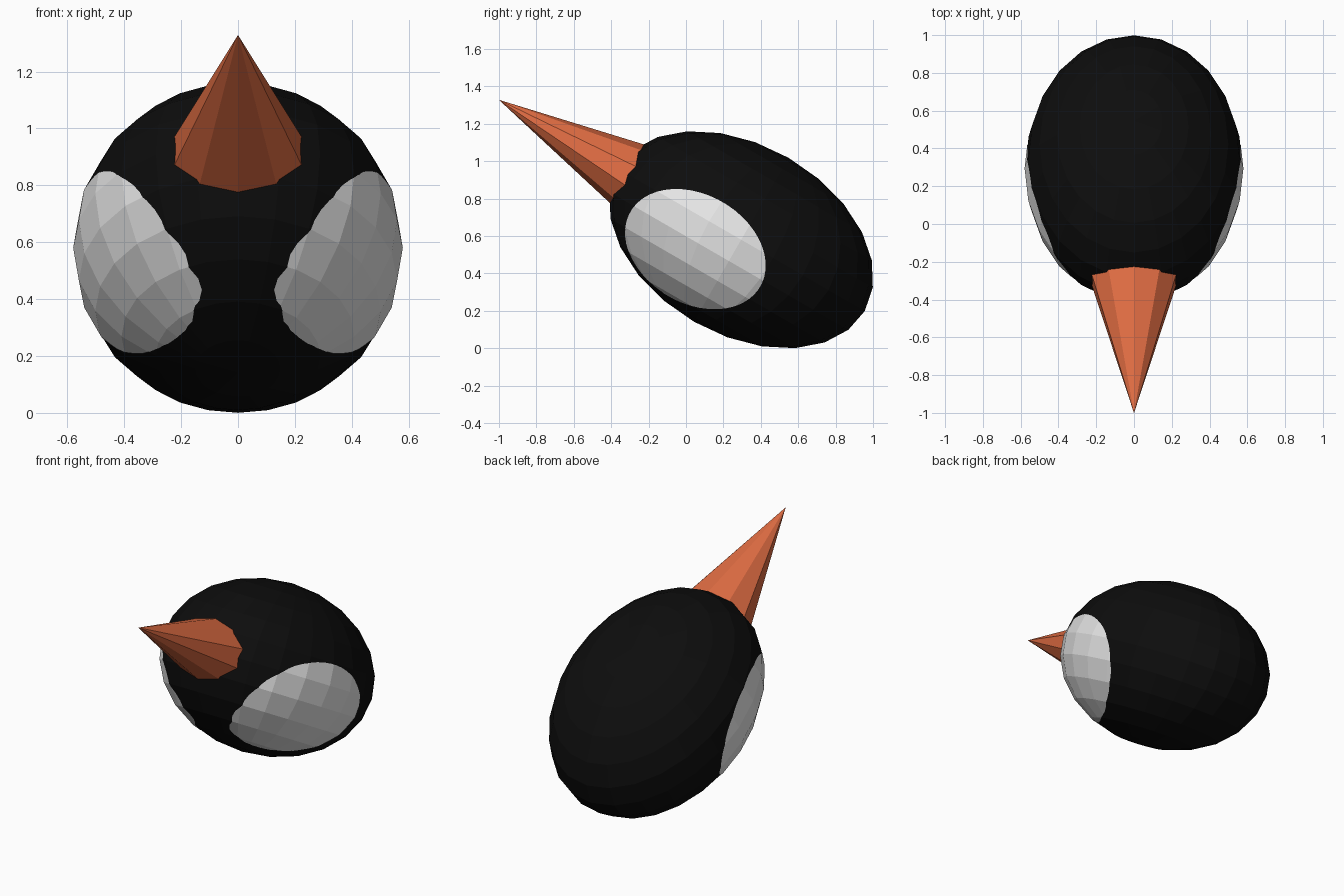
import bpy, bmesh, math
from mathutils import Matrix, Vector

if "Cube" in bpy.data.objects:
    bpy.data.objects.remove(bpy.data.objects["Cube"])

# Shared tilted frame: local y is the long axis (back, downwards), local z is up
FRAME = Matrix.Translation((0, 0.295, 0.58)) @ Matrix.Rotation(math.radians(-30), 4, 'X')
RADII = (0.577, 0.763, 0.506)


def material(name, colour):
    m = bpy.data.materials.new(name)
    m.diffuse_color = (*colour, 1)
    m.use_nodes = True
    m.node_tree.nodes["Principled BSDF"].inputs["Base Color"].default_value = m.diffuse_color
    return m


def add_object(name, bm, mat):
    bmesh.ops.transform(bm, matrix=FRAME, verts=bm.verts)
    mesh = bpy.data.meshes.new(name)
    bm.to_mesh(mesh)
    bm.free()
    mesh.materials.append(mat)
    obj = bpy.data.objects.new(name, mesh)
    bpy.context.collection.objects.link(obj)
    return obj


def ellipsoid(grow=1.0):
    bm = bmesh.new()
    bmesh.ops.create_uvsphere(bm, u_segments=24, v_segments=12, radius=1)
    bmesh.ops.scale(bm, vec=Vector(RADII) * grow, verts=bm.verts)
    return bm


black = material("black", (0.004, 0.004, 0.004))
white = material("white", (0.8, 0.8, 0.8))
orange = material("orange", (0.74, 0.15, 0.055))

# Head
add_object("head", ellipsoid(), black)

# White cheek patches: a thin skin over the head, trimmed to an ellipse seen from the side
bm = ellipsoid(1.004)
cy, cz, ry, rz = -0.187, -0.166, 0.40, 0.29
STEPS = 48
for i in range(STEPS):
    t = 2 * math.pi * i / STEPS
    point = (0, cy + ry * math.cos(t), cz + rz * math.sin(t))
    normal = (0, math.cos(t) / ry, math.sin(t) / rz)
    bmesh.ops.bisect_plane(bm, geom=bm.verts[:] + bm.edges[:] + bm.faces[:], dist=1e-6,
                           plane_co=point, plane_no=Vector(normal).normalized(),
                           clear_outer=True)
add_object("cheek_patches", bm, white)

# Beak: ten-sided cone along the long axis, a little wider than tall
length = 0.95
bm = bmesh.new()
bmesh.ops.create_cone(bm, cap_ends=True, segments=10, radius1=0.229 * length,
                      radius2=0, depth=length)
bmesh.ops.remove_doubles(bm, verts=bm.verts, dist=1e-5)
bmesh.ops.scale(bm, vec=(1.26, 1, 1), verts=bm.verts)
bmesh.ops.transform(bm, verts=bm.verts,
                    matrix=Matrix.Translation((0, -1.4965 + length / 2, 0))
                    @ Matrix.Rotation(math.radians(90), 4, 'X'))
add_object("beak", bm, orange)
